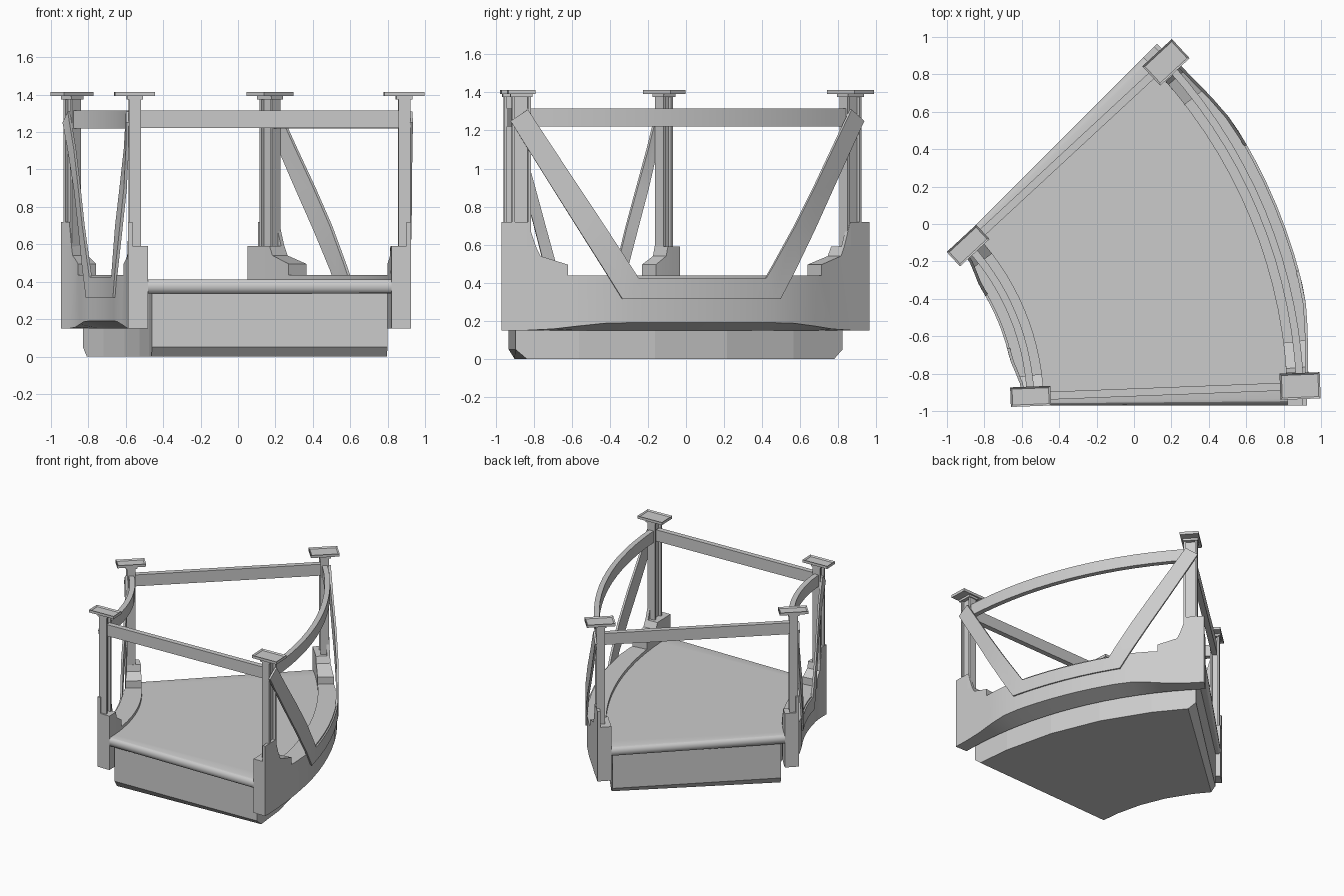
import bpy, bmesh
from math import radians, sin, cos, pi
from mathutils import Matrix, Vector

if "Cube" in bpy.data.objects:
    bpy.data.objects.remove(bpy.data.objects["Cube"])

CX, CY, SPAN = -1.81, -0.97, 45.0        # bend centre and sweep in degrees
R_OUT, R_IN = 2.70, 1.258                # radii of the two post rows
SIDES = (("outer", R_OUT, 1), ("inner", R_IN, -1))
POST_T = 2.2                             # angle of the posts from each end


def bulge(t):
    """0 at both ends of the sweep, 1 in the middle."""
    x = max(0.0, min(1.0, (min(t, SPAN - t) - 3) / 10))
    return x * x * (3 - 2 * x)


def finish(name, bm, smooth=True):
    bmesh.ops.recalc_face_normals(bm, faces=bm.faces)
    me = bpy.data.meshes.new(name)
    bm.to_mesh(me)
    bm.free()
    ob = bpy.data.objects.new(name, me)
    bpy.context.collection.objects.link(ob)
    if smooth:
        bpy.ops.object.select_all(action='DESELECT')
        ob.select_set(True)
        bpy.context.view_layer.objects.active = ob
        bpy.ops.object.shade_smooth_by_angle(angle=radians(25))
    return ob


def bent(name, outline, place, segs=16, smooth=True):
    """Side outline (angle, z), cut into segments, extruded and bent round the centre.
    place(v, angle, z) returns (radius, z) with v = 0 or 1 across the thickness."""
    bm = bmesh.new()
    bm.faces.new([bm.verts.new((t, 0, z)) for t, z in outline])
    for i in range(1, segs):
        bmesh.ops.bisect_plane(bm, geom=bm.verts[:] + bm.edges[:] + bm.faces[:], dist=1e-5,
                               plane_co=(SPAN * i / segs, 0, 0), plane_no=(1, 0, 0))
    ext = bmesh.ops.extrude_face_region(bm, geom=bm.faces[:], use_keep_orig=True)
    for g in ext["geom"]:
        if isinstance(g, bmesh.types.BMVert):
            g.co.y = 1
    for v in bm.verts:
        t = v.co.x
        r, z = place(v.co.y, t, v.co.z)
        a = radians(t)
        v.co = (CX + r * cos(a), CY + r * sin(a), z)
    return finish(name, bm, smooth)


def mirrored(half):
    return half + [(SPAN - t, z) for t, z in reversed(half)]


def span(r0, r1):
    return lambda v, t, z: (r0 + (r1 - r0) * v, z)


def add_box(bm, r, t, dr, dt, z0, z1, off=0.0):
    """Box at radius r, angle t; dr radial size, dt tangential size."""
    m = (Matrix.Translation((CX, CY, 0)) @ Matrix.Rotation(radians(t), 4, 'Z')
         @ Matrix.Translation((r, off, (z0 + z1) / 2)) @ Matrix.Diagonal((dr, dt, z1 - z0, 1)))
    return bmesh.ops.create_cube(bm, size=1, matrix=m)["verts"]


# Deck with half-round end lips
lip = [(0.8 - 0.8 * sin(pi * i / 8), 0.375 - 0.037 * cos(pi * i / 8)) for i in range(9)]
bent("deck", mirrored(lip), span(1.30, 2.65))

# Box under the deck, chamfered at the ends
bent("under_box", mirrored([(2.9, 0.0), (1.6, 0.05), (1.6, 0.35)]), span(1.35, 2.61), 5, False)

for side, R, s in SIDES:
    # Side beam with stepped post bases, bulging outward in the middle
    def beam(v, t, z):
        if v > 0.5 and z < 0.16:
            z += 0.04 * bulge(t)
        return R + s * (-0.07 + v * (0.105 + 0.04 * bulge(t))), z
    bent(side + "_beam", mirrored([(0, 0.15), (0, 0.59), (3.8, 0.59), (4.3, 0.54),
                                   (7.3, 0.495), (7.3, 0.437)]), beam)

    # U-shaped flat brace on the outer face
    def brace(v, t, z):
        return R + s * (0.03 + 0.04 * bulge(t) + 0.016 * v), z
    left_out, left_in = [(1.0, 1.25), (13.2, 0.315)], [(15.0, 0.425), (2.9, 1.31)]
    flip = lambda pts: [(SPAN - t, z) for t, z in reversed(pts)]
    bent(side + "_brace", left_out + flip(left_out) + flip(left_in) + left_in, brace)

    # Curved top rail
    bent(side + "_top_rail", [(2.9, 1.22), (2.9, 1.315), (42.1, 1.315), (42.1, 1.22)],
         span(R - 0.02, R + 0.02))

    for end in ("front", "back"):
        t = POST_T if end == "front" else SPAN - POST_T
        tag = f"{side}_{end}"
        d, cap = (0.10, 0.14) if s > 0 else (0.07, 0.105)

        # Upstanding fin outside the post foot
        fin = [(0, 0.55), (0, 0.72), (2.9, 0.72), (3.8, 0.59), (3.8, 0.55)]
        if end == "back":
            fin = [(SPAN - a, z) for a, z in fin]
        bent(tag + "_fin", fin, span(R + s * 0.012, R + s * 0.035), smooth=False)

        # I-section post with a collar
        bm = bmesh.new()
        for o in (-1, 1):
            add_box(bm, R, t, 0.064, 0.016, 0.5, 1.39, o * (d / 2 - 0.008))
        add_box(bm, R, t, 0.024, d - 0.032, 0.5, 1.39)
        add_box(bm, R, t, 0.085, d + 0.016, 1.375, 1.392)
        finish(tag + "_post", bm, False)

        # Cap plate with a shallow recess on top
        bm = bmesh.new()
        add_box(bm, R, t, 0.215, cap, 1.392, 1.414)
        bm.normal_update()
        top = [f for f in bm.faces if f.normal.z > 0.9]
        bmesh.ops.inset_region(bm, faces=top, thickness=0.014, depth=0)
        bmesh.ops.translate(bm, verts=list(top[0].verts), vec=(0, 0, -0.01))
        finish(tag + "_cap", bm, False)

# Straight cross rails joining inner and outer posts
for end, t in (("front", POST_T), ("back", SPAN - POST_T)):
    bm = bmesh.new()
    add_box(bm, (R_OUT + R_IN) / 2, t, R_OUT - R_IN - 0.05, 0.042, 1.222, 1.315)
    finish(end + "_cross_rail", bm, False)
